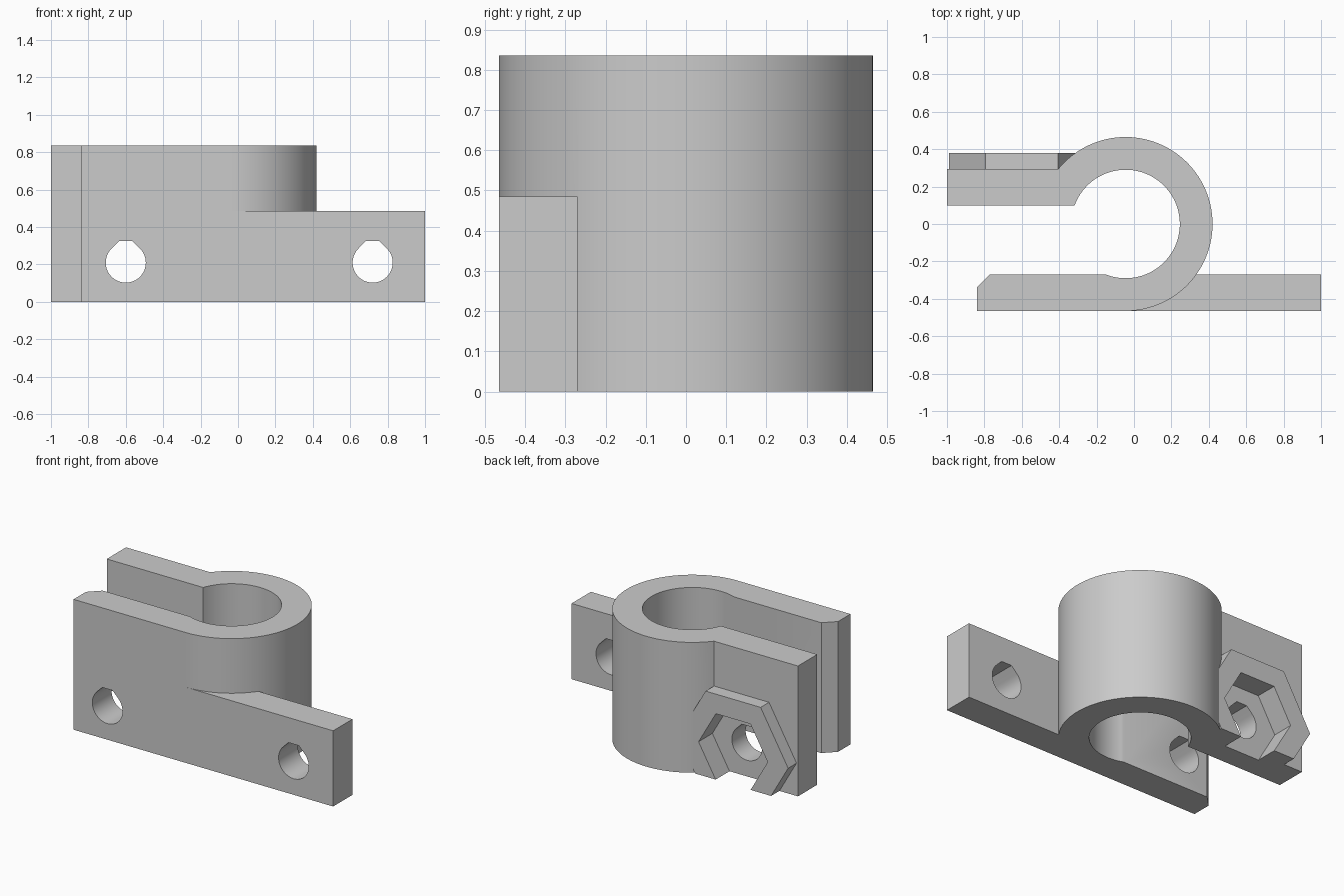
import bpy, bmesh
from math import sin, cos, pi, radians, asin, sqrt
from mathutils import Vector

if "Cube" in bpy.data.objects:
    bpy.data.objects.remove(bpy.data.objects["Cube"])

# Single grey plastic colour
grey = bpy.data.materials.new("mid_grey")
grey.use_nodes = True
colour = (0.6, 0.6, 0.6, 1)
grey.diffuse_color = colour
grey.node_tree.nodes["Principled BSDF"].inputs["Base Color"].default_value = colour

CX, R_OUT, R_IN = -0.045, 0.465, 0.29   # ring centre and radii
HEIGHT, FOOT_H = 0.835, 0.485
JAW_IN, JAW_OUT = 0.10, 0.295           # rear jaw inner and outer y
FRONT_IN = -0.27                        # inner y of the front jaw
BOLT_X, LUG_X, BOLT_Z = -0.6, 0.72, 0.21


def prism(name, points, direction):
    """Extrude a closed outline of 3D points along a direction."""
    bm = bmesh.new()
    face = bm.faces.new([bm.verts.new(p) for p in points])
    result = bmesh.ops.extrude_face_region(bm, geom=[face])
    moved = [v for v in result["geom"] if isinstance(v, bmesh.types.BMVert)]
    bmesh.ops.translate(bm, verts=moved, vec=Vector(direction))
    bmesh.ops.recalc_face_normals(bm, faces=bm.faces)
    mesh = bpy.data.meshes.new(name)
    bm.to_mesh(mesh)
    bm.free()
    mesh.materials.append(grey)
    obj = bpy.data.objects.new(name, mesh)
    bpy.context.collection.objects.link(obj)
    return obj


def plan(name, points, height):
    return prism(name, [(x, y, 0) for x, y in points], (0, 0, height))


def across(name, points, y0, y1):
    return prism(name, [(x, y0, z) for x, z in points], (0, y1 - y0, 0))


def arc(radius, a0, a1, n):
    return [(CX + radius * cos(a0 + (a1 - a0) * i / n),
             radius * sin(a0 + (a1 - a0) * i / n)) for i in range(n + 1)]


def hexagon(radius, floor):
    """Hexagon around the bolt, with the part below the floor cut off."""
    half = radius * sqrt(3) / 2
    low = floor - BOLT_Z
    if half <= -low:
        low = -half
    side = radius + low / sqrt(3)
    pts = [(-side, low), (-radius, 0), (-radius / 2, half),
           (radius / 2, half), (radius, 0), (side, low)]
    return [(BOLT_X + x, BOLT_Z + z) for x, z in pts]


def teardrop(cx, r=0.107, top=0.115):
    """Round hole with a flat-topped 45 degree roof."""
    n = 48
    pts = [(r * cos(a), r * sin(a)) for a in
           (radians(135 + 270 * i / n) for i in range(n + 1))]
    flat = r * sqrt(2) - top
    pts += [(flat, top), (-flat, top)]
    return [(cx + x, BOLT_Z + z) for x, z in pts]


def combine(target, tool, operation):
    tool.hide_render = True
    mod = target.modifiers.new(operation.lower(), "BOOLEAN")
    mod.operation, mod.solver, mod.object = operation, "EXACT", tool
    bpy.context.view_layer.objects.active = target
    bpy.ops.object.modifier_apply(modifier=mod.name)
    bpy.data.objects.remove(tool)


# Split ring with its two jaws, in plan
outline = [(-0.84, -R_OUT), (CX, -R_OUT)]
outline += arc(R_OUT, -pi / 2, pi - asin(JAW_OUT / R_OUT), 80)[1:]
outline += [(-1, JAW_OUT), (-1, JAW_IN)]
outline += arc(R_IN, pi - asin(JAW_IN / R_IN), -pi + asin(-FRONT_IN / R_IN), 80)
outline += [(-0.77, FRONT_IN), (-0.84, -0.34)]
clamp = plan("clamp_body", outline, HEIGHT)

# Mounting foot
foot = plan("mounting_foot", [(CX, -R_OUT), (1, -R_OUT), (1, FRONT_IN),
                              (0.1, FRONT_IN), (CX, -0.40)], FOOT_H)
combine(clamp, foot, "UNION")

# Nut collar on the rear jaw, then its pocket
combine(clamp, across("nut_collar", hexagon(0.39, 0), 0.26, 0.38), "UNION")
combine(clamp, across("nut_pocket", hexagon(0.245, -0.1), 0.24, 0.6), "DIFFERENCE")

# Bolt hole through both jaws, and screw hole through the foot
combine(clamp, across("bolt_hole", teardrop(BOLT_X), -0.7, 0.7), "DIFFERENCE")
combine(clamp, across("screw_hole", teardrop(LUG_X), -0.7, 0.0), "DIFFERENCE")

bpy.ops.object.select_all(action="DESELECT")
clamp.select_set(True)
bpy.context.view_layer.objects.active = clamp
bpy.ops.object.shade_smooth_by_angle(angle=radians(25))
